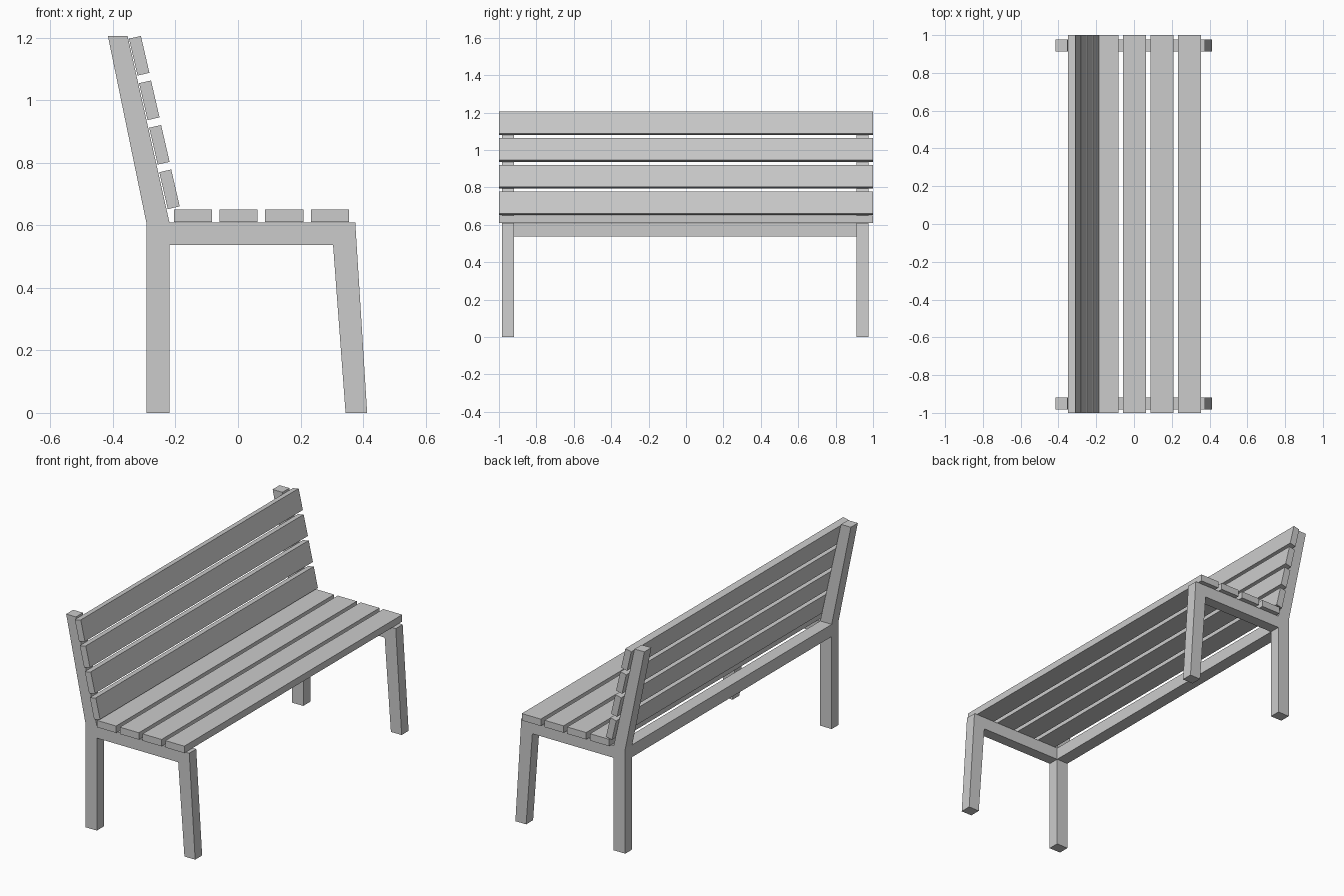
import bpy, bmesh, math

if "Cube" in bpy.data.objects:
    bpy.data.objects.remove(bpy.data.objects["Cube"])


def prism(name, profile, y0, y1):
    """Extrude an xz outline along y."""
    bm = bmesh.new()
    face = bm.faces.new([bm.verts.new((x, y0, z)) for x, z in profile])
    new = bmesh.ops.extrude_face_region(bm, geom=[face])["geom"]
    bmesh.ops.translate(bm, vec=(0, y1 - y0, 0),
                        verts=[v for v in new if isinstance(v, bmesh.types.BMVert)])
    # Close the starting end if the extrusion removed it
    edges = [e for e in bm.edges if e.is_boundary]
    if edges:
        bmesh.ops.holes_fill(bm, edges=edges)
    bmesh.ops.recalc_face_normals(bm, faces=bm.faces)
    mesh = bpy.data.meshes.new(name)
    bm.to_mesh(mesh)
    bm.free()
    obj = bpy.data.objects.new(name, mesh)
    bpy.context.collection.objects.link(obj)
    return obj


def plank(name, cx, cz, w, h, tilt=0.0):
    """Full-length board, leaned back by tilt degrees."""
    c, s = math.cos(math.radians(tilt)), math.sin(math.radians(tilt))
    corners = [(-w / 2, -h / 2), (w / 2, -h / 2), (w / 2, h / 2), (-w / 2, h / 2)]
    return prism(name, [(cx + c * x - s * z, cz + s * x + c * z) for x, z in corners], -1, 1)


# End frames: back leg, leaning back post, seat support and splayed front leg
FRAME = [(-0.293, 0), (-0.219, 0), (-0.219, 0.537), (0.304, 0.537),
         (0.344, 0), (0.413, 0), (0.375, 0.608), (-0.219, 0.608),
         (-0.353, 1.205), (-0.416, 1.205), (-0.293, 0.608)]
prism("left_end_frame", FRAME, -0.983, -0.919)
prism("right_end_frame", FRAME, 0.912, 0.976)

# Rear rail joining the frames
prism("rear_rail", [(-0.293, 0.537), (-0.219, 0.537), (-0.219, 0.608), (-0.293, 0.608)],
      -0.919, 0.912)

# Seat slats
for i in range(4):
    plank(f"seat_slat_{i + 1}", -0.144 + i * 0.146, 0.63, 0.122, 0.04)

# Backrest slats
for i in range(4):
    plank(f"back_slat_{i + 1}", -0.219 - i * 0.0323, 0.715 + i * 0.1423, 0.039, 0.121, 13.0)
